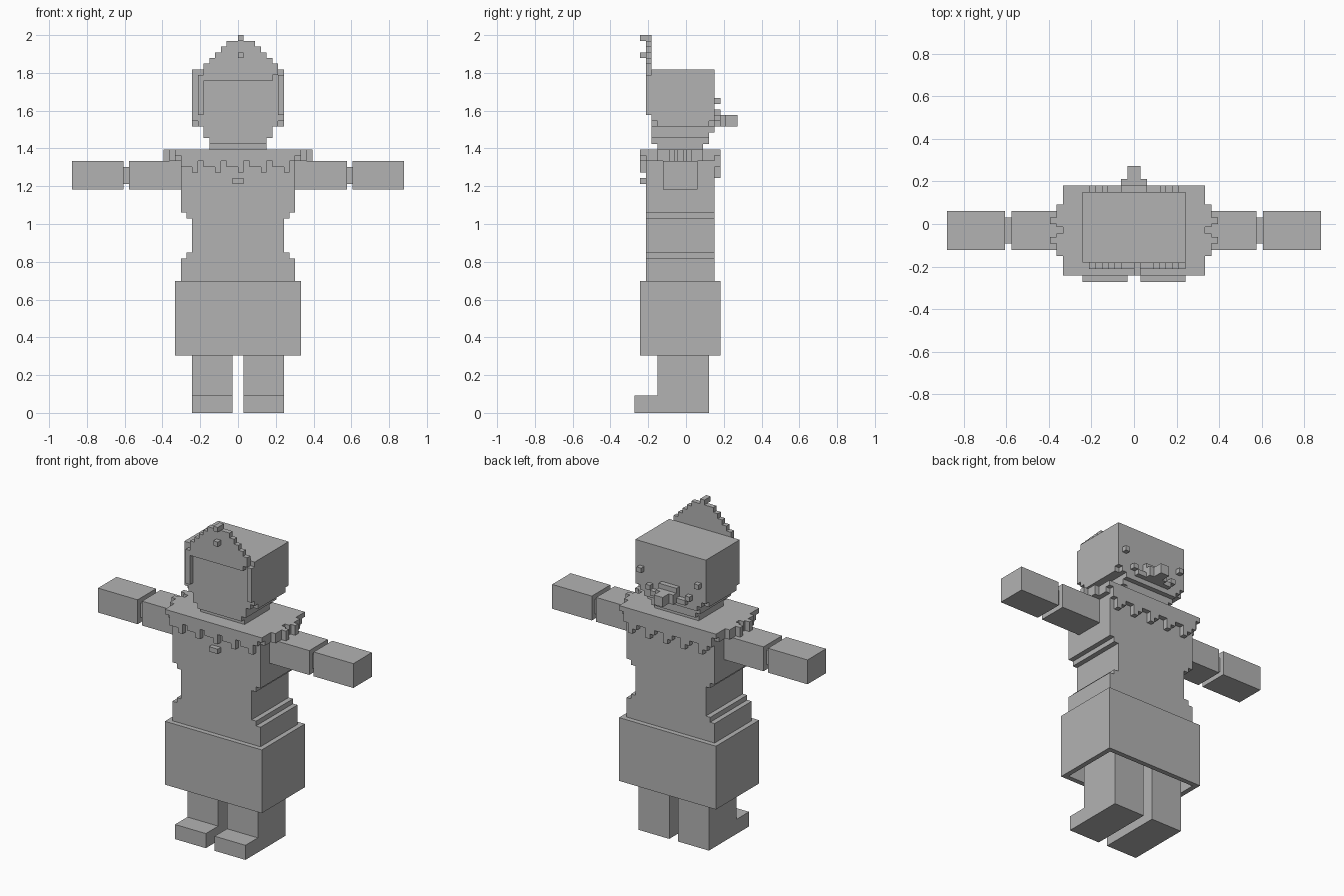
import bpy
import bmesh

UNIT = 2 / 66  # edge of one cube of the grid

if "Cube" in bpy.data.objects:
    bpy.data.objects.remove(bpy.data.objects["Cube"], do_unlink=True)

grey = bpy.data.materials.new("plain_grey")
grey.use_nodes = True
grey.diffuse_color = (0.45, 0.45, 0.45, 1)
grey.node_tree.nodes["Principled BSDF"].inputs["Base Color"].default_value = grey.diffuse_color


def build(name, boxes):
    """Make one object from boxes given as (x, y, z) spans in grid cubes."""
    bm = bmesh.new()
    for spans in boxes:
        cube = bmesh.ops.create_cube(bm, size=1)
        for vert in cube["verts"]:
            for axis, (low, high) in enumerate(spans):
                vert.co[axis] = UNIT * (high if vert.co[axis] > 0 else low)
    mesh = bpy.data.meshes.new(name)
    bm.to_mesh(mesh)
    bm.free()
    mesh.materials.append(grey)
    obj = bpy.data.objects.new(name, mesh)
    bpy.context.collection.objects.link(obj)
    return obj


def flip(boxes):
    """Mirror boxes to the other side of the x axis."""
    return [((-x[1], -x[0]), y, z) for x, y, z in boxes]


def wide(half):
    return (-half, half)


def build_pair(name, boxes):
    build("left_" + name, boxes)
    build("right_" + name, flip(boxes))


# Legs with feet, and jointed arms
build_pair("leg", [((1, 8), (-5, 4), (3, 23))])
build_pair("foot", [((1, 8), (-9, 4), (0, 3))])
arm_y, arm_z = (-4, 2), (39, 44)
build_pair("upper_arm", [((8, 19), arm_y, arm_z)])
build_pair("elbow", [((19, 20), (-3, 1), (40, 43))])
build_pair("forearm", [((20, 29), arm_y, arm_z)])

# Skirt, open underneath
skirt_z = (10, 22)
side_wall = [((10, 11), (-8, 6), skirt_z)]
build("skirt", side_wall + flip(side_wall) + [
    (wide(10), (-8, -7), skirt_z),
    (wide(10), (5, 6), skirt_z),
    (wide(11), (-8, 6), (22, 23)),
])

# Torso with a stepped waist
torso_y = (-7, 5)
waist_steps = [(10, 23, 27), (9, 27, 28), (8, 28, 34), (9, 34, 35), (10, 35, 45)]
build("torso", [(wide(half), torso_y, (low, high)) for half, low, high in waist_steps])
build("front_button", [(wide(1), (-8, -7), (40, 41))])

# Collar with a zigzag fringe on front and back
build("collar", [(wide(11), (-8, 6), (45, 46))])


def fringe(name, y_span, drops):
    boxes = []
    for x in range(-10, 10):
        drop = drops[(x + 10) % len(drops)]
        boxes.append(((x, x + 1), y_span, (45 - drop, 45)))
    build(name, boxes)


fringe("front_fringe", (-8, -7), [2, 2, 3, 1])
fringe("back_fringe", (5, 6), [2, 3, 4, 2])

# Scalloped shoulder edges of the collar
shoulder_z = (44, 46)
build_pair("shoulder_trim", [
    ((11, 12), (-5, -1.5), shoulder_z),
    ((11, 12), (-0.5, 3), shoulder_z),
    ((12, 13), (-3, -2), shoulder_z),
    ((12, 13), (0, 1), shoulder_z),
    ((10, 11), (-7, 5), (44, 45)),
])

# Neck and head, narrowing in steps towards the chin
build("neck", [(wide(5), (-5, 3), (45, 47))])
build("head", [
    (wide(5), (-6, 4), (47, 48)),
    (wide(6), (-6, 4), (48, 49)),
    (wide(6), (-6, 5), (49, 50)),
    (wide(7), (-6, 5), (50, 51)),
    (wide(8), (-5, 4), (50, 51)),
    (wide(8), (-6, 5), (51, 60)),
])

# Stepped headdress plate with side bands and studs
plate_y, stud_y = (-7, -6), (-8, -7)
crown = [((-6, 6), plate_y, (58, 59)), ((-6, 7), plate_y, (59, 60))]
for step in range(5):
    crown.append(((step - 6, 7 - step), plate_y, (60 + step, 61 + step)))
crown.append(((0, 1), plate_y, (65, 66)))
build("headdress", crown)
band_z = (52, 59)
build("headdress_bands", [((-7, -6), plate_y, band_z), ((7, 8), plate_y, band_z)])
build("headdress_studs", [((0, 1), stud_y, (z, z + 1)) for z in (62, 65)])

# Face details: eyes, mouth and stepped nose
face_y = (5, 6)
build_pair("eye", [((6, 7), face_y, (54, 55))])
build("muzzle", [(wide(2), face_y, (50, 53)), (wide(4), face_y, (50, 51))])
build_pair("mouth_corner", [((4, 5), face_y, (51, 52))])
build("nose", [(wide(2), (6, 7), (50, 52)), (wide(1), (7, 9), (50, 52))])
